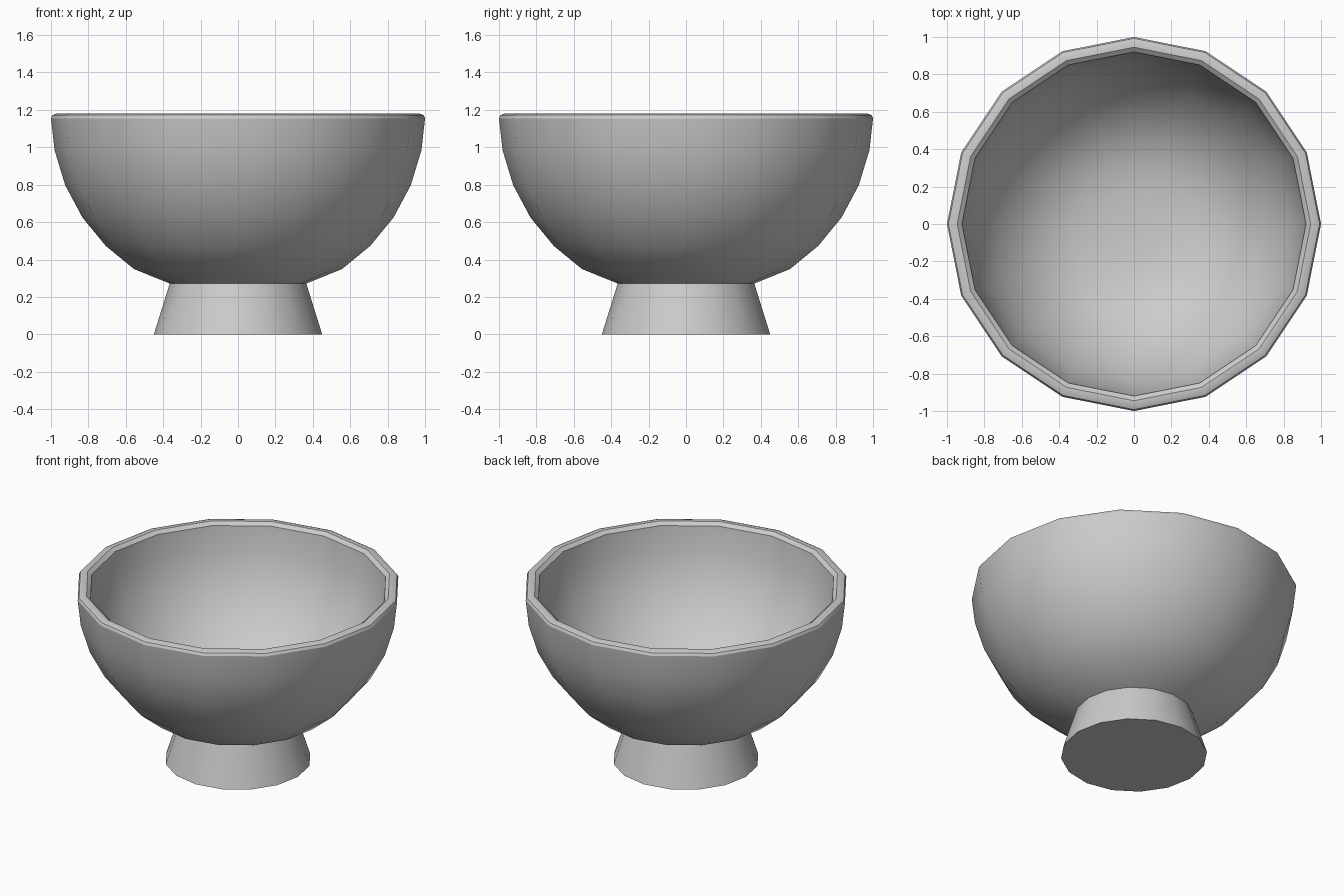
import bpy, bmesh, math

if "Cube" in bpy.data.objects:
    bpy.data.objects.remove(bpy.data.objects["Cube"])

SIDES = 16
CENTRE_Z = 1.18


def lathe(name, profile):
    """Revolve a (radius, z) profile about z; radius 0 makes a single pole."""
    bm = bmesh.new()
    rings = []
    for r, z in profile:
        if r == 0:
            rings.append([bm.verts.new((0, 0, z))] * SIDES)
        else:
            rings.append([bm.verts.new((r * math.cos(2 * math.pi * i / SIDES),
                                        r * math.sin(2 * math.pi * i / SIDES), z))
                          for i in range(SIDES)])
    for a, b in zip(rings, rings[1:]):
        for i in range(SIDES):
            j = (i + 1) % SIDES
            bm.faces.new(list(dict.fromkeys((a[i], a[j], b[j], b[i]))))
    bmesh.ops.recalc_face_normals(bm, faces=bm.faces)
    mesh = bpy.data.meshes.new(name)
    bm.to_mesh(mesh)
    bm.free()
    obj = bpy.data.objects.new(name, mesh)
    bpy.context.collection.objects.link(obj)
    bpy.context.view_layer.objects.active = obj
    obj.select_set(True)
    bpy.ops.object.shade_smooth_by_angle(angle=math.radians(30))
    obj.select_set(False)
    return obj


def arc(radius, degrees):
    return [(radius * math.cos(math.radians(d)),
             CENTRE_Z - radius * math.sin(math.radians(d))) for d in degrees]


# Footed bowl: flared foot, round outer wall, softened rim, inner wall
steps = [11.25 * k for k in range(1, 6)]
foot = [(0, 0), (0.45, 0), (0.365, 0.272)]
outer = arc(1.0, reversed(steps))
rim = [(1.0, 1.155), (0.992, 1.172), (0.972, 1.18), (0.945, 1.18), (0.92, 1.16)]
inner = arc(0.92, steps) + [(0.34, 0.345), (0.17, 0.325), (0, 0.32)]
lathe("footed_bowl", foot + outer + rim + inner)
